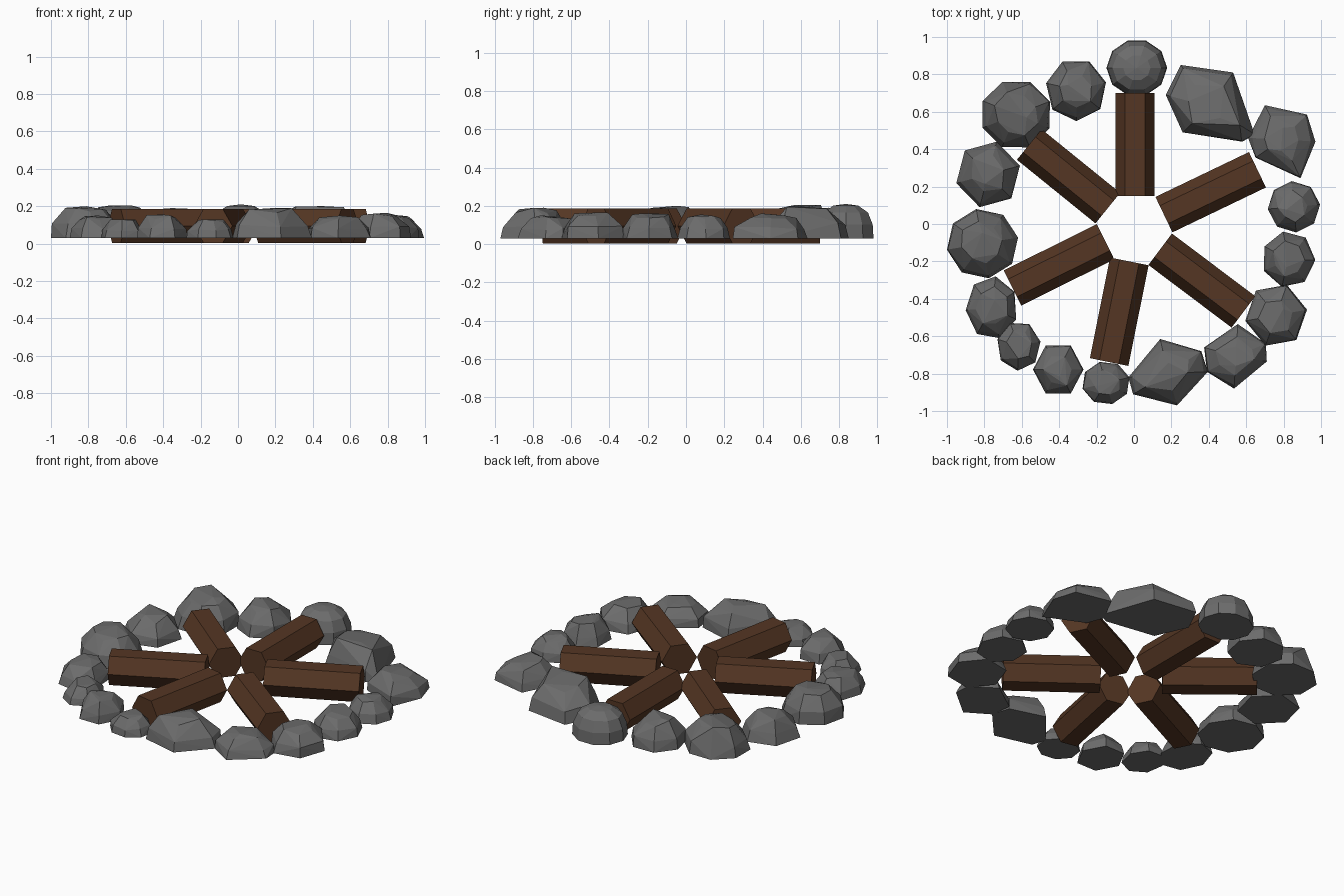
import bpy, bmesh, random
from math import cos, sin, tau, radians
from mathutils import Vector, Matrix

cube = bpy.data.objects.get("Cube")
if cube:
    bpy.data.objects.remove(cube, do_unlink=True)


def material(name, color):
    mat = bpy.data.materials.new(name)
    mat.use_nodes = True
    mat.diffuse_color = (*color, 1)
    mat.node_tree.nodes["Principled BSDF"].inputs["Base Color"].default_value = (*color, 1)
    return mat


stone = material("grey stone", (0.15, 0.15, 0.15))
wood = material("brown wood", (0.09, 0.037, 0.017))
GROUND = 0.03


def add_object(name, bm, mat):
    bmesh.ops.recalc_face_normals(bm, faces=bm.faces[:])
    mesh = bpy.data.meshes.new(name)
    bm.to_mesh(mesh)
    bm.free()
    mesh.materials.append(mat)
    obj = bpy.data.objects.new(name, mesh)
    bpy.context.collection.objects.link(obj)
    return obj


def log(name, inner, outer):
    """Hexagonal log lying flat between two points on the ground plan."""
    a, b = Vector((*inner, 0.095)), Vector((*outer, 0.095))
    along = (b - a).normalized()
    side = Vector((-along.y, along.x, 0))
    up = Vector((0, 0, 1))
    turn = Matrix((side, up, along)).transposed().to_4x4()
    bm = bmesh.new()
    bmesh.ops.create_cone(bm, cap_ends=True, segments=6, radius1=0.105, radius2=0.105,
                          depth=(b - a).length)
    # Turn the section so that it rests on a flat side
    top = max(bm.verts, key=lambda v: v.co.y).co.y
    if top > 0.1:
        bmesh.ops.rotate(bm, verts=bm.verts[:], matrix=Matrix.Rotation(tau / 12, 3, "Z"))
    bmesh.ops.transform(bm, verts=bm.verts[:], matrix=Matrix.Translation((a + b) / 2) @ turn)
    add_object(name, bm, wood)


def oval(x, y, width, depth, sides, phase):
    """Polygon fitted exactly into a width by depth box around x, y."""
    pts = [(cos(radians(phase) + tau * i / sides), sin(radians(phase) + tau * i / sides))
           for i in range(sides)]
    xs, ys = zip(*pts)
    fit = lambda v, vs, size: ((v - min(vs)) / (max(vs) - min(vs)) - 0.5) * size
    return [(x + fit(px, xs, width), y + fit(py, ys, depth)) for px, py in pts]


def rock(name, outline, top, seed, rounded=False):
    """Faceted stone: hull of a flat base, a shoulder and a small uneven crown."""
    rng = random.Random(seed)
    n = len(outline)
    center = sum((Vector(p) for p in outline), Vector((0, 0))) / n
    rise = top - GROUND
    if rounded:
        rings = [(1, 0, 0), (0.97, 0.4, 0), (0.8, 0.75, 0), (0.45, 0.95, 0), (0, 1, 0)]
    else:
        rings = [(1, 0, 0), (0.92, 0.42, 0.06), (0.58, 0.9, 0.1)]
    bm = bmesh.new()
    for scale, height, jitter in rings:
        for p in outline:
            spot = center.lerp(Vector(p), scale + rng.uniform(-jitter, jitter))
            z = GROUND + rise * (height + rng.uniform(-jitter, jitter))
            bm.verts.new((spot.x, spot.y, z))
    if not rounded:
        # Slanting ridge across the crown
        heading = rng.uniform(0, tau)
        reach = 0.3 * (Vector(outline[0]) - center).length
        for s in (-1, 1):
            bm.verts.new((center.x + s * reach * cos(heading),
                          center.y + s * reach * sin(heading), top - (s < 0) * rise * 0.08))
    bmesh.ops.remove_doubles(bm, verts=bm.verts[:], dist=0.001)
    hull = bmesh.ops.convex_hull(bm, input=bm.verts[:])
    loose = set(hull["geom_interior"]) | set(hull["geom_unused"])
    bmesh.ops.delete(bm, geom=[v for v in loose if isinstance(v, bmesh.types.BMVert)],
                     context="VERTS")
    bmesh.ops.dissolve_limit(bm, angle_limit=radians(2), verts=bm.verts[:], edges=bm.edges[:])
    add_object(name, bm, stone)


# Logs laid out like spokes
log("log_back", (0.005, 0.15), (0.005, 0.70))
log("log_back_left", (0.16, 0.05), (0.66, 0.29))
log("log_front_left", (0.14, -0.135), (0.585, -0.47))
log("log_front", (-0.025, -0.2), (-0.133, -0.738))
log("log_front_right", (-0.152, -0.095), (-0.65, -0.342))
log("log_back_right", (-0.14, 0.085), (-0.56, 0.425))

# Rounder stones of the ring: x, y, width, depth, sides, phase, top
rock("rock_back", oval(0.015, 0.835, 0.325, 0.29, 10, 0), 0.21, 1, rounded=True)
ring = [
    (-0.31, 0.71, 0.32, 0.32, 7, 65, 0.19),
    (-0.63, 0.585, 0.36, 0.35, 8, 22, 0.205),
    (-0.78, 0.265, 0.34, 0.35, 6, 15, 0.17),
    (-0.81, -0.105, 0.38, 0.37, 8, 10, 0.2),
    (-0.765, -0.445, 0.27, 0.33, 7, 30, 0.15),
    (-0.615, -0.657, 0.23, 0.255, 7, 10, 0.13),
    (-0.405, -0.778, 0.27, 0.255, 6, 0, 0.155),
    (-0.15, -0.85, 0.25, 0.225, 8, 15, 0.13),
    (0.76, -0.488, 0.33, 0.325, 6, 10, 0.165),
    (0.832, -0.188, 0.275, 0.295, 7, 50, 0.16),
    (0.855, 0.092, 0.28, 0.275, 8, 5, 0.155),
]
for i, (x, y, w, d, sides, phase, top) in enumerate(ring):
    rock(f"ring_rock_{i + 1}", oval(x, y, w, d, sides, phase), top, i + 10)

# Large angular stones
rock("large_rock_back_left", [(0.25, 0.85), (0.53, 0.81), (0.645, 0.48), (0.58, 0.44),
                              (0.26, 0.49), (0.17, 0.69)], 0.2, 31)
rock("slab_rock_left", [(0.70, 0.635), (0.925, 0.585), (0.97, 0.44), (0.89, 0.245),
                        (0.65, 0.355), (0.61, 0.46)], 0.16, 32)
rock("large_rock_front", [(0.14, -0.615), (0.36, -0.68), (0.395, -0.79), (0.23, -0.97),
                          (-0.005, -0.91), (-0.03, -0.82)], 0.19, 33)
rock("angular_rock_front_left", [(0.555, -0.535), (0.705, -0.64), (0.71, -0.735),
                                 (0.535, -0.88), (0.39, -0.79), (0.375, -0.66)], 0.15, 34)
